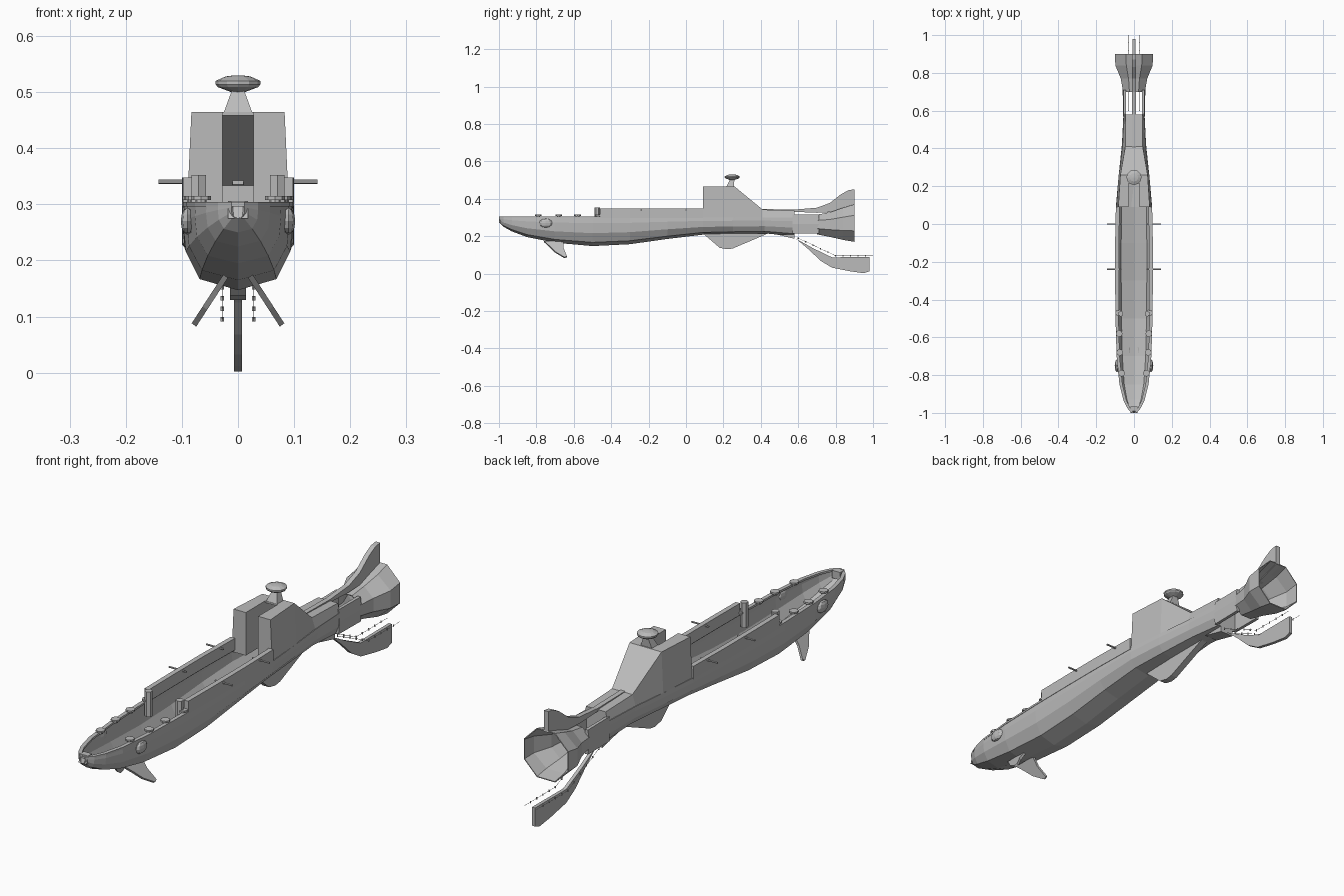
import bpy, bmesh, math
from mathutils import Vector, Matrix

if "Cube" in bpy.data.objects:
    bpy.data.objects.remove(bpy.data.objects["Cube"])

grey = bpy.data.materials.new("hull grey")
grey.use_nodes = True
COLOUR = (0.5, 0.5, 0.5, 1)
grey.diffuse_color = COLOUR
grey.node_tree.nodes["Principled BSDF"].inputs["Base Color"].default_value = COLOUR


def finish(name, bm, mirror=False, thick=0):
    bmesh.ops.recalc_face_normals(bm, faces=bm.faces)
    mesh = bpy.data.meshes.new(name)
    bm.to_mesh(mesh)
    bm.free()
    ob = bpy.data.objects.new(name, mesh)
    bpy.context.collection.objects.link(ob)
    mesh.materials.append(grey)
    if thick:
        mod = ob.modifiers.new("shell", "SOLIDIFY")
        mod.thickness, mod.offset = thick, -1
    if mirror:
        ob.modifiers.new("mirror", "MIRROR")
    return ob


def loft(name, sections, ring=True, caps=True, **kw):
    """Skin a run of cross-sections."""
    bm = bmesh.new()
    rows = [[bm.verts.new(p) for p in s] for s in sections]
    n = len(rows[0])
    for a, b in zip(rows, rows[1:]):
        for i in range(n if ring else n - 1):
            j = (i + 1) % n
            bm.faces.new((a[i], a[j], b[j], b[i]))
    if ring and caps:
        bm.faces.new(rows[0])
        bm.faces.new(rows[-1])
    return finish(name, bm, **kw)


def plate(name, outline, half):
    """Upright plate with a side outline of (y, z) points."""
    return loft(name, [[(x, y, z) for y, z in outline] for x in (-half, half)])


def rod(name, a, b, r1, r2=None, sides=6, mirror=False):
    a, b = Vector(a), Vector(b)
    bm = bmesh.new()
    turn = (b - a).to_track_quat("Z", "Y").to_matrix().to_4x4()
    bmesh.ops.create_cone(bm, cap_ends=True, segments=sides, radius1=r1,
                          radius2=r1 if r2 is None else r2, depth=(b - a).length,
                          matrix=Matrix.Translation((a + b) / 2) @ turn)
    return finish(name, bm, mirror)


# Hull: y, half width, keel height
RIM = 0.3
STATIONS = [(-1, .012, .275), (-.975, .036, .25), (-.93, .057, .225), (-.85, .077, .195),
            (-.7, .092, .165), (-.5, .098, .147), (-.3, .1, .157), (-.1, .1, .185),
            (.09, .096, .208), (.25, .082, .212), (.42, .064, .215), (.58, .056, .2)]
HALF = [(.98, 1), (1, .8), (.95, .45), (.7, .13), (0, 0)]
SHAPE = HALF + [(-x, z) for x, z in HALF[-2::-1]]


def width(y):
    for (y0, w0, _), (y1, w1, _) in zip(STATIONS, STATIONS[1:]):
        if y <= y1:
            return w0 + (w1 - w0) * (y - y0) / (y1 - y0)


loft("hull", [[(w * fx, y, zb + (RIM - zb) * fz) for fx, fz in SHAPE]
              for y, w, zb in STATIONS], ring=False, thick=.004)


def rim_strip(name, ys, wide, z0, z1):
    """Box strip that follows the edge of the hull on both sides."""
    sections = []
    for y in ys:
        w = width(y)
        inner = max(w - wide, 0)
        sections.append([(inner, y, z0), (w, y, z0), (w, y, z1), (inner, y, z1)])
    loft(name, sections, mirror=True)


rim_strip("gunwale", [s[0] for s in STATIONS[:9]], .016, .296, .304)
rim_strip("bulwark", [-.46, -.3, -.1, .09], .02, RIM, .348)
plate("bow_cap", [(-1, .275), (-.965, .275), (-.965, .306), (-.99, .306)], .018)

# Deck fittings
for y in (-.79, -.68, -.58, -.47):
    x = width(y) - .017
    rod("bollard_post", (x, y, RIM), (x, y, .31), .01, sides=8, mirror=True)
    rod("bollard_cap", (x, y, .308), (x, y, .315), .018, sides=8, mirror=True)
rod("tall_post", (.07, -.475, .25), (.07, -.475, .352), .015, mirror=True)
for y in (-.24, 0):
    rod("side_bar", (.065, y, .34), (.142, y, .34), .004, mirror=True)

# Eye bumps on the bow
bm = bmesh.new()
bmesh.ops.create_uvsphere(bm, u_segments=8, v_segments=6, radius=1,
                          matrix=Matrix.Translation((.09, -.75, .27))
                          @ Matrix.Diagonal((.012, .035, .024, 1)))
finish("eye_bump", bm, mirror=True)

# Cabin: two side blocks with a slot between, covered by a sloping roof
CABIN = [(.09, .091, .083, .465), (.26, .08, .072, .465), (.41, .064, .046, .342)]
loft("cabin_side", [[(.028, y, .29), (low, y, .29), (high, y, top), (.028, y, top)]
                    for y, low, high, top in CABIN], mirror=True)
plate("cabin_roof", [(.215, .465), (.26, .465), (.41, .342), (.41, .334),
                     (.257, .458), (.215, .458)], .029)
loft("rear_deck", [[(-w, y, .29), (w, y, .29), (t, y, top), (-t, y, top)]
                   for y, w, t, top in ((.41, .064, .046, .342), (.58, .055, .044, .336))])
loft("stern_wall", [[(fx * .055, y, .2 + .1 * fz) for fx, fz in SHAPE] for y in (.574, .58)])

# Dish on its stem
loft("dish_stem", [[(sx * w, y + sy * d, z) for sx, sy in ((-1, -1), (1, -1), (1, 1), (-1, 1))]
                   for w, d, y, z in ((.026, .02, .235, .462), (.011, .012, .247, .503))])
DISH = [(.012, .5), (.036, .509), (.04, .514), (.04, .52), (.022, .528), (.006, .53)]
loft("dish", [[(r * math.cos(a * math.pi / 6), .247 + r * math.sin(a * math.pi / 6), z)
               for a in range(12)] for r, z in DISH])

# Open tail bell, joined by two side straps
BELL = [(.7, .058, .21, .315), (.77, .07, .196, .328), (.84, .099, .18, .352), (.9, .1, .17, .37)]
bell = []
for y, w, low, high in BELL:
    mid, k = (low + high) / 2, math.cos(math.pi / 8)
    angles = [(i + .5) * math.pi / 4 for i in range(8)]
    bell.append([(w / k * math.cos(a), y, mid + (high - low) / 2 / k * math.sin(a)) for a in angles])
loft("tail_bell", bell, caps=False, thick=.004)
loft("tail_strap", [[(.042, y, .215), (x, y, .215), (x + .004, y, .265), (x, y, .315), (.042, y, .315)]
                    for y, x in ((.57, .054), (.71, .056))], mirror=True)

# Fins
plate("top_fin", [(.4, .335), (.58, .33), (.7, .325), (.8, .33), (.9, .365), (.9, .45), (.87, .446),
                  (.83, .425), (.77, .378), (.7, .352), (.58, .342), (.4, .345)], .01)
plate("belly_fin", [(.09, .215), (.18, .138), (.22, .13), (.25, .134), (.44, .215)], .014)
plate("stern_foot", [(.48, .21), (.58, .186), (.58, .21)], .03)
plate("rudder", [(.59, .185), (.68, .135), (.78, .087), (.98, .088), (.98, .012), (.95, .002),
                 (.88, .012), (.78, .032), (.72, .068), (.66, .125)], .007)

# Slanted front fins
FIN = [(-.76, .172), (-.655, .172), (-.655, .135), (-.637, .09), (-.65, .085), (-.7, .115), (-.73, .145)]
loft("front_fin", [[(.022 + (.172 - z) * .65 + s * .004, y, z + s * .003) for y, z in FIN]
                   for s in (-1, 1)], mirror=True)

# Rudder cords with small beads
CORD = [Vector(p) for p in ((.028, .6, .19), (.028, .8, .095), (.028, 1, .095))]
for a, b in zip(CORD, CORD[1:]):
    rod("rudder_cord", a, b, .0008, sides=4, mirror=True)
    for i in range(5):
        p = a.lerp(b, i / 5)
        rod("cord_bead", p - Vector((0, 0, .004)), p + Vector((0, 0, .004)), .003, sides=4, mirror=True)
